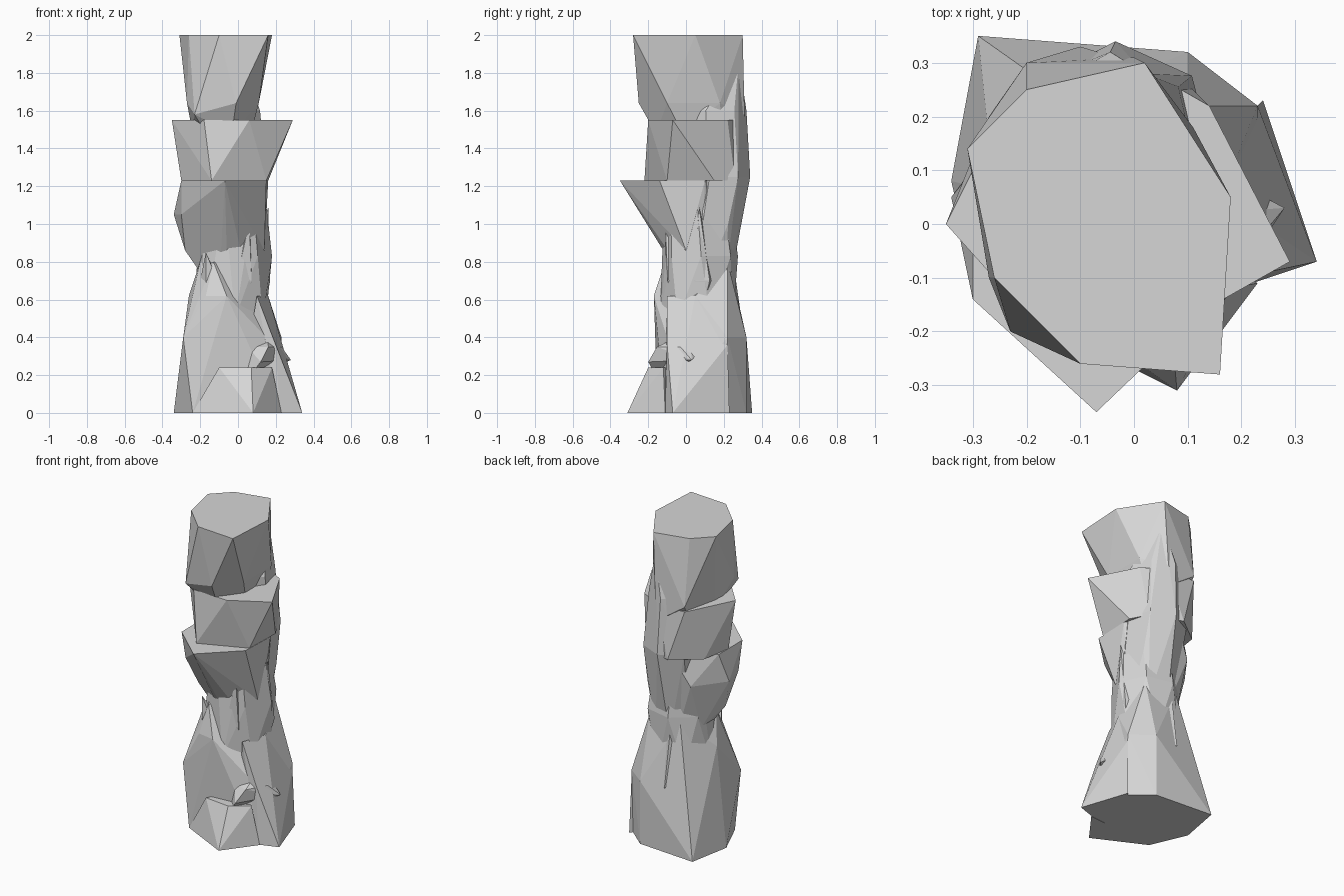
import bpy, bmesh
from math import cos, sin, radians, tau
from mathutils import Vector

cube = bpy.data.objects.get("Cube")
if cube:
    bpy.data.objects.remove(cube, do_unlink=True)

stone = bpy.data.materials.new("grey_stone")
stone.use_nodes = True
grey = (0.67, 0.67, 0.67, 1)
stone.diffuse_color = grey
stone.node_tree.nodes["Principled BSDF"].inputs["Base Color"].default_value = grey


def ring(z, x, y, width, depth, turn=0, sides=7):
    """Regular polygon lying flat, squashed to a half width and half depth."""
    angles = [radians(turn) + tau * step / sides for step in range(sides)]
    return [Vector((x + width * cos(a), y + depth * sin(a), z)) for a in angles]


def level(z, *corners):
    """Uneven polygon lying flat at one height."""
    return [Vector((x, y, z)) for x, y in corners]


def boulder(name, *outlines):
    """Flat-faced rock: the convex hull around its outlines."""
    mesh = bpy.data.meshes.new(name)
    bm = bmesh.new()
    for outline in outlines:
        for corner in outline:
            bm.verts.new(corner)
    hull = bmesh.ops.convex_hull(bm, input=bm.verts)
    buried = {item for item in hull["geom_interior"] + hull["geom_unused"]
              if isinstance(item, bmesh.types.BMVert)}
    bmesh.ops.delete(bm, geom=list(buried), context="VERTS")
    bmesh.ops.dissolve_limit(bm, angle_limit=radians(3),
                             verts=bm.verts, edges=bm.edges)
    bmesh.ops.recalc_face_normals(bm, faces=bm.faces)
    bm.to_mesh(mesh)
    bm.free()
    mesh.materials.append(stone)
    rock = bpy.data.objects.new(name, mesh)
    bpy.context.collection.objects.link(rock)


# Flat-topped cap that narrows and twists downwards
boulder("cap_rock",
        level(2, (-.31, .14), (-.2, .25), (.02, .3), (.18, .05),
              (.16, -.28), (-.1, -.26), (-.26, -.1)),
        level(1.64, (-.01, -.25), (.11, -.1), (.11, .18), (-.27, -.1)),
        level(1.58, (-.23, -.2), (-.2, .3), (0, .31)),
        ring(1.48, -.08, .07, .16, .24, turn=30))

# Overhanging block, pointed at both sides
boulder("upper_block",
        level(1.55, (-.35, 0), (-.18, -.19), (.06, -.2), (.29, -.07),
              (.14, .22), (0, .3), (-.2, .3)),
        level(1.23, (-.3, 0), (-.14, -.22), (.15, -.1), (.16, .15),
              (.1, .26), (-.1, .33), (-.27, .2)))

# Middle block with a beak pointing forward
boulder("middle_block",
        level(1.23, (-.07, -.35), (-.3, -.14), (-.3, .1), (.16, .1),
              (.15, -.14), (-.1, .28)),
        level(1.05, (-.34, .05), (-.3, -.1), (.15, 0), (-.2, .24)),
        level(.86, (-.06, -.12), (-.28, 0), (.14, 0)),
        ring(.75, -.06, .08, .16, .13))

# Rear slab joining the stacked blocks, peaked at the top
boulder("rear_slab",
        level(1.87, (.02, .28), (-.05, .1)),
        ring(1.6, -.04, .14, .16, .18, turn=40),
        ring(1.25, -.03, .16, .18, .18, turn=40),
        ring(1, 0, .12, .15, .16, turn=40),
        ring(.7, -.02, .1, .14, .14))

# Narrow waist
boulder("waist",
        ring(1.1, -.03, .06, .18, .18),
        ring(.83, -.02, .08, .2, .2),
        ring(.5, -.04, .06, .2, .2, turn=20))

# Broad foot, flared to a corner at the rear
boulder("foot",
        level(0, (-.34, .08), (-.24, -.15), (.22, -.11), (.24, .2),
              (.1, .32), (-.29, .35)),
        level(.4, (-.29, -.14), (.15, -.1), (.23, .22), (.1, .32)),
        level(.62, (-.06, -.17), (-.17, -.15), (-.26, .06), (.16, .05)),
        level(.8, (-.13, -.11), (-.2, -.02), (.1, .22), (-.12, .23)))

# Flared corners at the front and left
boulder("front_flare",
        level(0, (.08, -.31), (-.24, -.15), (.23, -.11)),
        level(.24, (.07, -.2), (-.1, -.18), (.18, -.12), (0, 0)))
boulder("left_flare",
        level(0, (.34, -.07), (.24, .23), (.22, -.11), (0, 0)),
        level(.36, (.23, .22), (.2, -.1)),
        level(.62, (.16, .05), (.1, -.1)))

# Broken ledge across the front left of the foot
boulder("ledge",
        [(.28, .03, .28), (.12, -.2, .27), (.05, -.15, .18)],
        ring(.35, .13, -.03, .1, .13, sides=5),
        level(.43, (.15, .02)))

# Splinters leaning on the waist: centre of the root, then the tip
splinters = {
    "front_splinter": ((.02, -.05, .7), (.06, -.11, 1.01)),
    "right_splinter": ((-.14, -.06, .65), (-.17, -.12, .85)),
    "left_splinter": ((.11, .09, .7), (.16, .07, 1.09)),
    "rear_splinter": ((-.05, .24, .4), (-.07, .25, .8)),
}
for name, (root, tip) in splinters.items():
    x, y, z = root
    boulder(name, [tip],
            ring(z, x, y, .07, .07, turn=30, sides=5),
            ring(z - .15, x, y, .03, .03, sides=3))
